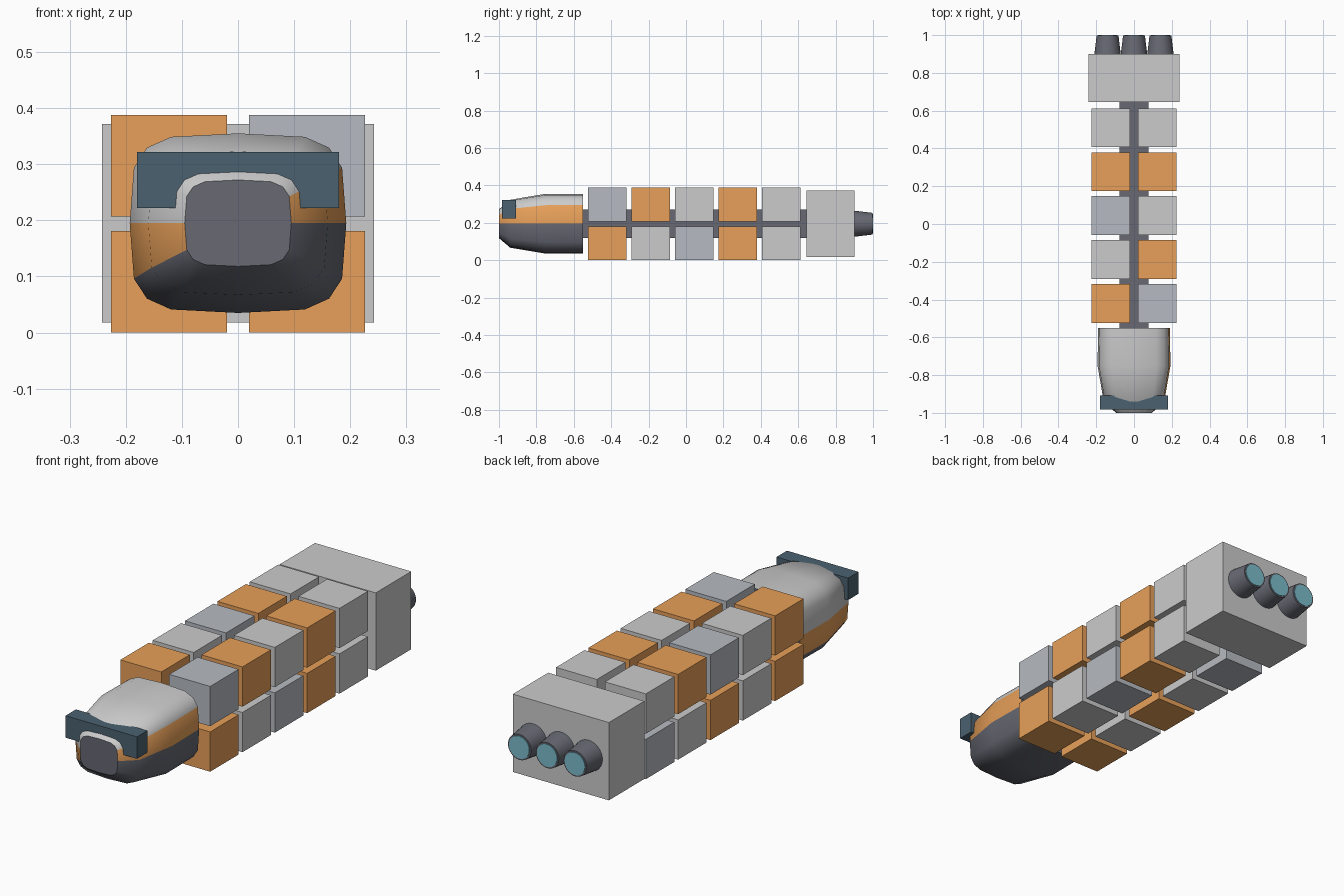
import bpy, bmesh, math
from mathutils import Matrix

if "Cube" in bpy.data.objects:
    bpy.data.objects.remove(bpy.data.objects["Cube"])

MID = 0.195  # height of the ship's long axis


def material(name, rgb):
    m = bpy.data.materials.new(name)
    m.diffuse_color = (*rgb, 1)
    m.use_nodes = True
    m.node_tree.nodes["Principled BSDF"].inputs["Base Color"].default_value = m.diffuse_color
    return m


LIGHT = material("light_grey", (0.8, 0.8, 0.8))
GREY = material("mid_grey", (0.47, 0.5, 0.54))
ORANGE = material("orange", (0.8, 0.35, 0.1))
DARK = material("dark_metal", (0.135, 0.14, 0.17))
GLASS = material("visor_blue", (0.07, 0.12, 0.16))
GLOW = material("engine_glow", (0.2, 0.5, 0.6))


def add_object(name, bm, *mats):
    mesh = bpy.data.meshes.new(name)
    bmesh.ops.recalc_face_normals(bm, faces=bm.faces)
    bm.to_mesh(mesh)
    bm.free()
    for m in mats:
        mesh.materials.append(m)
    ob = bpy.data.objects.new(name, mesh)
    bpy.context.collection.objects.link(ob)
    return ob


def box(name, x, y, z, mat):
    """Box from (min, max) ranges on each axis."""
    bm = bmesh.new()
    bmesh.ops.create_cube(bm, size=1)
    for v in bm.verts:
        v.co = [r[0] + (c + 0.5) * (r[1] - r[0]) for c, r in zip(v.co, (x, y, z))]
    return add_object(name, bm, mat)


def cone(name, x, y0, y1, r0, r1, mat):
    """Truncated cone along y."""
    bm = bmesh.new()
    place = Matrix.Translation((x, (y0 + y1) / 2, MID)) @ Matrix.Rotation(-math.pi / 2, 4, 'X')
    bmesh.ops.create_cone(bm, cap_ends=True, segments=32, radius1=r0, radius2=r1,
                          depth=y1 - y0, matrix=place)
    return smooth(add_object(name, bm, mat))


def smooth(ob, angle=40):
    bpy.ops.object.select_all(action='DESELECT')
    ob.select_set(True)
    bpy.context.view_layer.objects.active = ob
    bpy.ops.object.shade_smooth_by_angle(angle=math.radians(angle))
    return ob


# Cockpit hull: rounded-square sections lofted along y (y, half width, half height)
N = 16
SECTIONS = [(-1.0, 0.095, 0.077), (-0.94, 0.16, 0.128), (-0.75, 0.193, 0.16), (-0.55, 0.19, 0.16)]


def squircle(t):
    return math.copysign(math.sqrt(abs(t)), t) if abs(t) > 1e-6 else 0.0


bm = bmesh.new()
rings = []
for y, a, b in SECTIONS:
    angles = [2 * math.pi * k / N for k in range(N)]
    rings.append([bm.verts.new((a * squircle(math.cos(t)), y, MID + b * squircle(math.sin(t))))
                  for t in angles])
for r0, r1 in zip(rings, rings[1:]):
    for k in range(N):
        f = bm.faces.new((r0[k], r0[(k + 1) % N], r1[(k + 1) % N], r1[k]))
        f.material_index = 1 if k in (0, 8) else 0 if k < 8 else 2
for ring in (rings[0], rings[-1]):
    bm.faces.new(ring).material_index = 2
smooth(add_object("cockpit_hull", bm, LIGHT, ORANGE, DARK))

# Cockpit visor
box("cockpit_visor", (-0.18, 0.18), (-0.983, -0.908), (0.222, 0.322), GLASS)

# Central spine
box("spine", (-0.077, 0.077), (-0.56, 0.66), (MID - 0.077, MID + 0.077), DARK)

# Cargo containers, colours listed front to back
COLOURS = {"O": ORANGE, "L": LIGHT, "G": GREY}
STACKS = {
    "upper_left": (-1, 0.207, "OLGOL"),
    "upper_right": (1, 0.207, "GOLOL"),
    "lower_left": (-1, 0.0, "OLOLG"),
    "lower_right": (1, 0.0, "OLGOL"),
}
for stack, (side, z, colours) in STACKS.items():
    for i, c in enumerate(colours):
        y = -0.523 + 0.2325 * i
        x = sorted((side * 0.02, side * 0.226))
        box(f"container_{stack}_{i + 1}", x, (y, y + 0.205), (z, z + 0.181), COLOURS[c])

# Engine block
box("engine_block", (-0.242, 0.242), (0.645, 0.9), (0.018, 0.372), LIGHT)

# Engine nozzles and glowing exhausts
for i, x in enumerate((-0.14, 0, 0.14)):
    cone(f"engine_nozzle_{i + 1}", x, 0.88, 0.997, 0.072, 0.058, DARK)
    cone(f"engine_exhaust_{i + 1}", x, 0.98, 1.0, 0.051, 0.051, GLOW)
